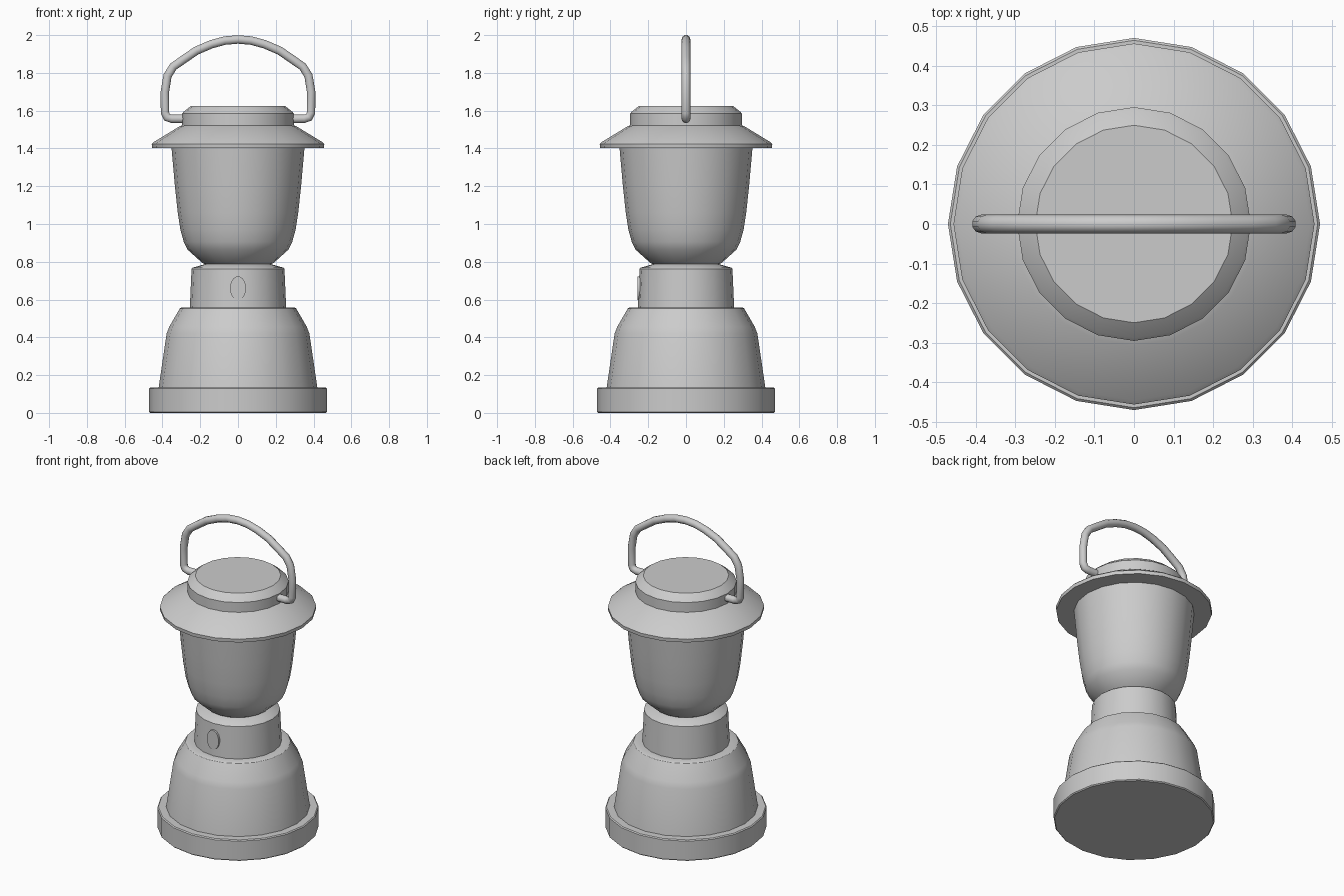
import bpy, bmesh, math

if "Cube" in bpy.data.objects:
    bpy.data.objects.remove(bpy.data.objects["Cube"])

SIDES = 20


def smooth(obj, angle=30):
    bpy.ops.object.select_all(action='DESELECT')
    obj.select_set(True)
    bpy.context.view_layer.objects.active = obj
    bpy.ops.object.shade_smooth_by_angle(angle=math.radians(angle))


def lathe(name, profile, cap_bottom=False, cap_top=False):
    """Revolve (radius, z) points around the z axis."""
    bm = bmesh.new()
    rings = [[bm.verts.new((r * math.cos(2 * math.pi * i / SIDES),
                            r * math.sin(2 * math.pi * i / SIDES), z))
              for i in range(SIDES)] for r, z in profile]
    for a, b in zip(rings, rings[1:]):
        for i in range(SIDES):
            j = (i + 1) % SIDES
            bm.faces.new((a[i], a[j], b[j], b[i]))
    if cap_bottom:
        bm.faces.new(rings[0][::-1])
    if cap_top:
        bm.faces.new(rings[-1])
    mesh = bpy.data.meshes.new(name)
    bm.to_mesh(mesh)
    bm.free()
    obj = bpy.data.objects.new(name, mesh)
    bpy.context.collection.objects.link(obj)
    smooth(obj)
    return obj


# Foot ring and battery housing
lathe("foot", [(0.465, 0), (0.471, 0.006), (0.471, 0.129), (0.465, 0.135),
               (0.415, 0.135)], cap_bottom=True)
lathe("housing", [(0.42, 0.135), (0.378, 0.42), (0.364, 0.456),
                  (0.308, 0.553), (0.298, 0.558), (0.25, 0.558)])

# Neck with the switch
lathe("neck", [(0.255, 0.558), (0.246, 0.762), (0.239, 0.769), (0.17, 0.789)])

# Glass globe
lathe("globe", [(0.172, 0.785), (0.19, 0.795), (0.268, 0.865), (0.287, 0.905),
                (0.305, 0.97), (0.319, 1.06), (0.334, 1.2), (0.352, 1.402)])

# Brim and top cap
lathe("brim", [(0.35, 1.402), (0.455, 1.402), (0.457, 1.424), (0.446, 1.434),
               (0.308, 1.518), (0.29, 1.524)])
lathe("cap", [(0.296, 1.522), (0.296, 1.585), (0.288, 1.594), (0.25, 1.624)],
      cap_top=True)

# Oval switch on the front of the neck
bpy.ops.mesh.primitive_cylinder_add(vertices=20, radius=1, depth=1,
                                    location=(0, -0.245, 0.66),
                                    rotation=(math.pi / 2, 0, 0))
switch = bpy.context.object
switch.name = "switch"
switch.scale = (0.042, 0.063, 0.024)
smooth(switch)

# Carrying handle: half the path, mirrored
half = [(0.28, 1.557), (0.35, 1.557), (0.376, 1.565), (0.387, 1.59),
        (0.387, 1.7), (0.373, 1.785), (0.343, 1.833), (0.29, 1.87),
        (0.22, 1.918), (0.14, 1.952), (0.07, 1.971)]
path = half + [(0, 1.977)] + [(-x, z) for x, z in reversed(half)]
curve = bpy.data.curves.new("handle", 'CURVE')
curve.dimensions = '3D'
curve.bevel_depth = 0.0235
curve.bevel_resolution = 3
curve.use_fill_caps = True
spline = curve.splines.new('POLY')
spline.points.add(len(path) - 1)
for p, (x, z) in zip(spline.points, path):
    p.co = (x, 0, z, 1)
handle = bpy.data.objects.new("handle", curve)
bpy.context.collection.objects.link(handle)
bpy.ops.object.select_all(action='DESELECT')
handle.select_set(True)
bpy.context.view_layer.objects.active = handle
bpy.ops.object.convert(target='MESH')
smooth(bpy.context.object, 50)
